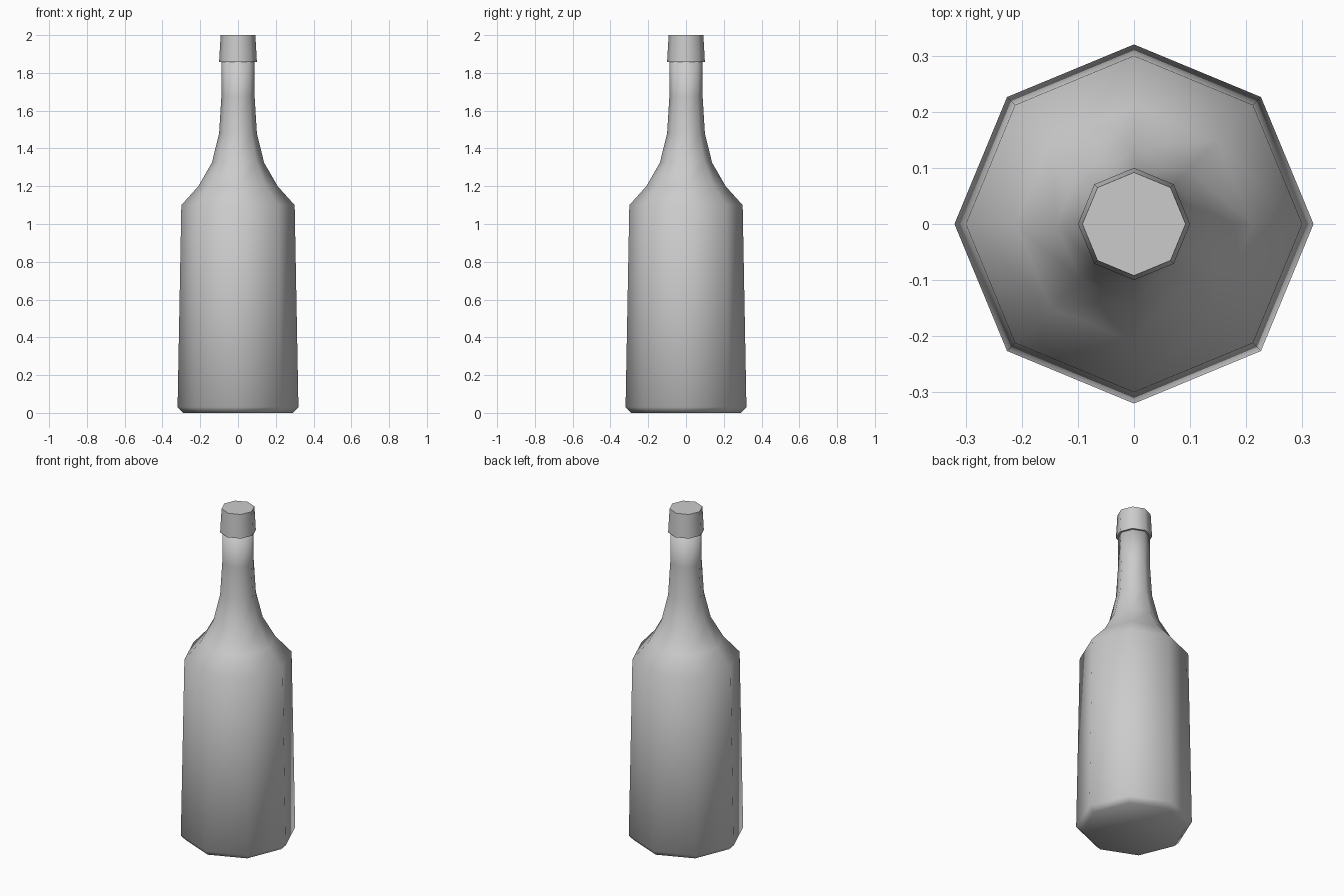
import bpy
import math

cube = bpy.data.objects.get("Cube")
if cube:
    bpy.data.objects.remove(cube, do_unlink=True)

SIDES = 8

grey = bpy.data.materials.new("plain_grey")
grey.use_nodes = True
colour = (0.6, 0.6, 0.6, 1)
grey.diffuse_color = colour
grey.node_tree.nodes["Principled BSDF"].inputs["Base Color"].default_value = colour


def lathe(name, profile, sharp_ends):
    """Turn (radius, height) points round z into a closed, smooth eight-sided solid."""
    verts = [(r * math.cos(math.tau * i / SIDES), r * math.sin(math.tau * i / SIDES), z)
             for r, z in profile for i in range(SIDES)]
    faces = []
    for row in range(len(profile) - 1):
        a, b = row * SIDES, (row + 1) * SIDES
        for i in range(SIDES):
            j = (i + 1) % SIDES
            faces.append((a + i, a + j, b + j, b + i))
    faces.append(tuple(reversed(range(SIDES))))
    faces.append(tuple(range(len(verts) - SIDES, len(verts))))
    mesh = bpy.data.meshes.new(name)
    mesh.from_pydata(verts, [], faces)
    mesh.materials.append(grey)
    for face in mesh.polygons:
        face.use_smooth = True
    # Keep the rims of the flat ends crisp
    if sharp_ends:
        rims = {key for face in mesh.polygons[-2:] for key in face.edge_keys}
        for edge in mesh.edges:
            edge.use_edge_sharp = edge.key in rims
    obj = bpy.data.objects.new(name, mesh)
    bpy.context.collection.objects.link(obj)
    return obj


# Bottle: bevelled foot, tapering body, curved shoulder and long neck
lathe("bottle_body", [(0.29, 0), (0.32, 0.03), (0.30, 1.10), (0.21, 1.20),
                      (0.138, 1.325), (0.10, 1.48), (0.088, 1.675), (0.088, 1.87)], False)

# Collar cap on the neck
lathe("bottle_cap", [(0.10, 1.857), (0.092, 2.0)], True)
